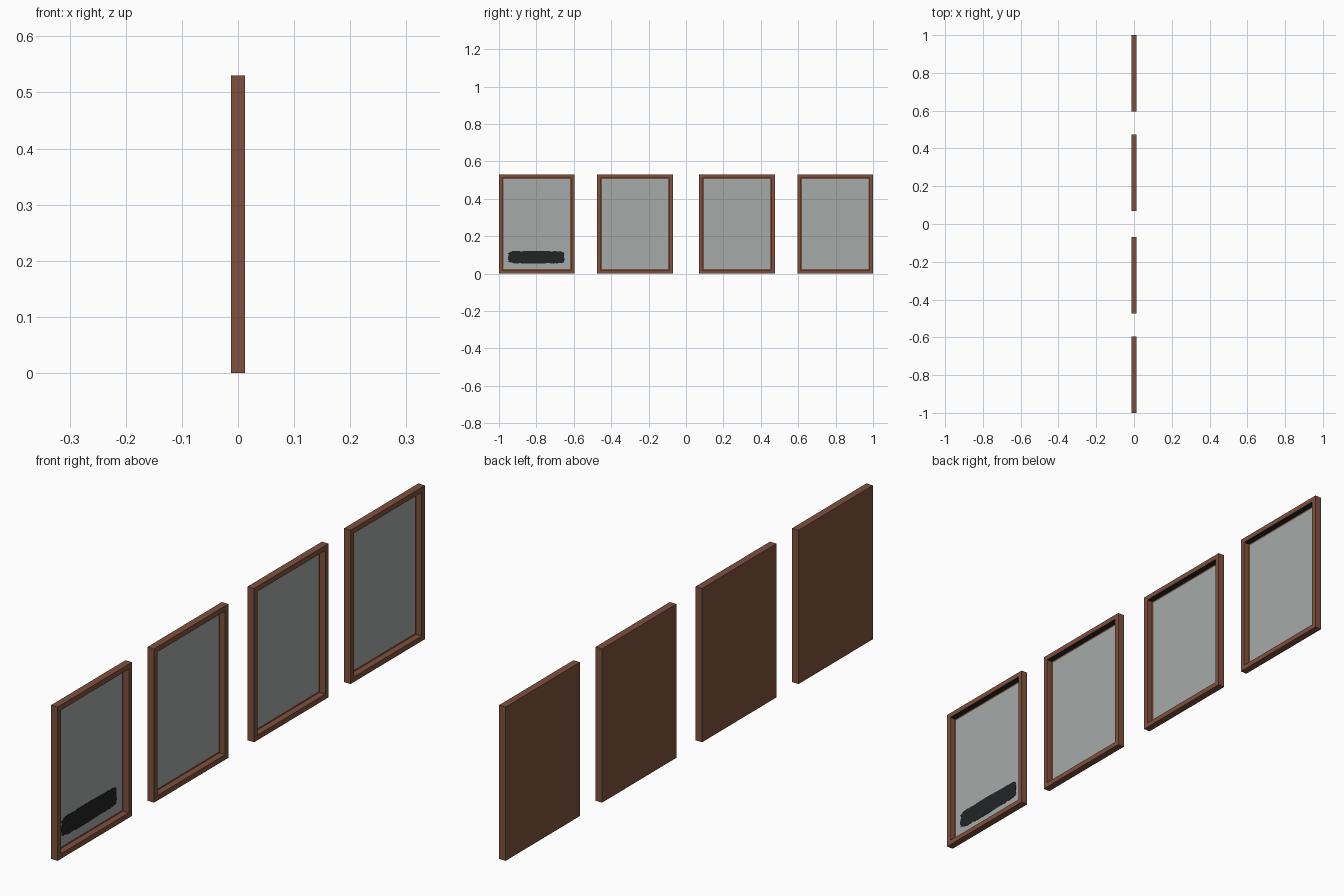
import bpy, bmesh, math, random
from mathutils import Vector

if "Cube" in bpy.data.objects:
    bpy.data.objects.remove(bpy.data.objects["Cube"])

random.seed(4)

W, H, D = 0.405, 0.53, 0.025     # frame width, height, thickness
RIM = 0.025                      # rim width
POCKET = 0.022                   # depth of the recess
PANEL_X = -0.008                 # front of the panel


def material(name, r, g, b):
    def lin(c):
        c /= 255
        return c / 12.92 if c <= 0.04045 else ((c + 0.055) / 1.055) ** 2.4
    m = bpy.data.materials.new(name)
    m.diffuse_color = (lin(r), lin(g), lin(b), 1)
    m.use_nodes = True
    m.node_tree.nodes["Principled BSDF"].inputs["Base Color"].default_value = m.diffuse_color
    return m


wood = material("brown_wood", 126, 81, 61)
grey = material("grey_panel", 165, 170, 169)
black = material("black_paint", 34, 36, 37)


def finish(bm, name, mats, loc):
    bmesh.ops.recalc_face_normals(bm, faces=bm.faces)
    me = bpy.data.meshes.new(name)
    bm.to_mesh(me)
    bm.free()
    for m in mats:
        me.materials.append(m)
    ob = bpy.data.objects.new(name, me)
    ob.location = loc
    bpy.context.collection.objects.link(ob)
    return ob


def box(size, centre=(0, 0, 0)):
    bm = bmesh.new()
    bmesh.ops.create_cube(bm, size=1)
    bmesh.ops.scale(bm, vec=size, verts=bm.verts)
    bmesh.ops.translate(bm, vec=centre, verts=bm.verts)
    return bm


# wooden frame: box with a recessed front, dark underside of the top rim
def frame(name, y):
    bm = box((D, W, H))
    front = max(bm.faces, key=lambda f: f.calc_center_median().x)
    bmesh.ops.inset_region(bm, faces=[front], thickness=RIM)
    ext = bmesh.ops.extrude_discrete_faces(bm, faces=[front])
    bmesh.ops.translate(bm, vec=(-POCKET, 0, 0), verts=ext["faces"][0].verts)
    bm.normal_update()
    for f in bm.faces:
        if f.normal.z < -0.9 and f.calc_center_median().z > 0:
            f.material_index = 1
    return finish(bm, name, [wood, black], (0, y, H / 2))


# flat panel lying in the recess
def panel(name, y):
    back = D / 2 - POCKET
    bm = box((PANEL_X - back, W - 2 * RIM, H - 2 * RIM),
             ((PANEL_X + back) / 2, 0, 0))
    return finish(bm, name, [grey], (0, y, H / 2))


# ragged brush mark: thin plate with a jittered rounded-bar outline
def brush_mark(name, y, z, half_w, half_h):
    bm = bmesh.new()
    n = 120
    ring = []
    for i in range(n):
        a = 2 * math.pi * i / n
        c, s = math.cos(a), math.sin(a)
        u = math.copysign(abs(c) ** 0.3, c) * half_w
        v = math.copysign(abs(s) ** 0.3, s) * half_h
        u += random.uniform(-0.003, 0.003)
        v += random.uniform(-0.002, 0.002)
        ring.append(bm.verts.new((0, u, v)))
    face = bm.faces.new(ring)
    ext = bmesh.ops.extrude_face_region(bm, geom=[face])
    moved = [g for g in ext["geom"] if isinstance(g, bmesh.types.BMVert)]
    bmesh.ops.translate(bm, vec=(0.001, 0, 0), verts=moved)
    return finish(bm, name, [black], (PANEL_X, y, z))


centres = (-0.7975, -0.2725, 0.2725, 0.7975)
for i, y in enumerate(centres, 1):
    frame(f"picture_frame_{i}", y)
    panel(f"picture_panel_{i}", y)

brush_mark("brush_mark", -0.80, 0.088, 0.150, 0.033)
